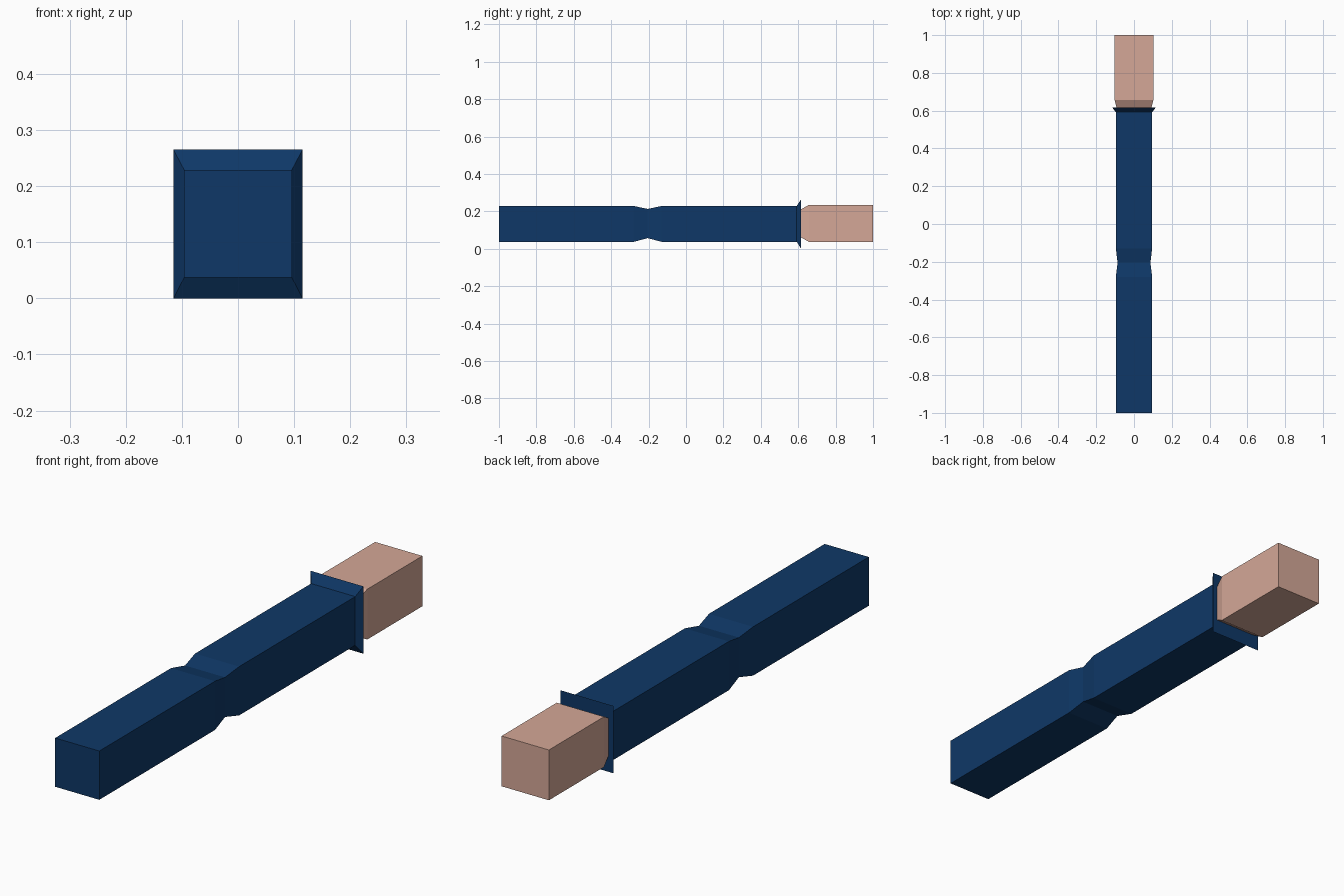
import bpy, bmesh

if "Cube" in bpy.data.objects:
    bpy.data.objects.remove(bpy.data.objects["Cube"])


def material(name, rgb):
    m = bpy.data.materials.new(name)
    m.diffuse_color = (*rgb, 1)
    m.use_nodes = True
    m.node_tree.nodes["Principled BSDF"].inputs["Base Color"].default_value = m.diffuse_color
    return m


navy = material("navy cloth", (0.0045, 0.039, 0.135))
skin = material("skin", (0.66, 0.39, 0.31))


def loft(name, sections, mat):
    """Closed square tube along y; sections are (y, half width, low z, high z)."""
    bm = bmesh.new()
    rings = [[bm.verts.new(p) for p in ((-w, y, lo), (w, y, lo), (w, y, hi), (-w, y, hi))]
             for y, w, lo, hi in sections]
    for a, b in zip(rings, rings[1:]):
        for i in range(4):
            j = (i + 1) % 4
            bm.faces.new((a[i], a[j], b[j], b[i]))
    bm.faces.new(rings[0])
    bm.faces.new(rings[-1])
    bmesh.ops.recalc_face_normals(bm, faces=bm.faces)
    mesh = bpy.data.meshes.new(name)
    bm.to_mesh(mesh)
    bm.free()
    mesh.materials.append(mat)
    ob = bpy.data.objects.new(name, mesh)
    bpy.context.collection.objects.link(ob)
    return ob


# Sleeve with pinched elbow and flared cuff
loft("sleeve", [
    (-1.0, 0.096, 0.037, 0.229),
    (-0.28, 0.096, 0.037, 0.229),
    (-0.205, 0.087, 0.057, 0.213),
    (-0.13, 0.096, 0.037, 0.229),
    (0.592, 0.096, 0.037, 0.229),
    (0.616, 0.115, 0.0, 0.265),
], navy)

# Blocky hand, tapered at the wrist
loft("hand", [
    (0.605, 0.092, 0.06, 0.21),
    (0.617, 0.093, 0.06, 0.212),
    (0.657, 0.103, 0.037, 0.235),
    (1.0, 0.103, 0.037, 0.235),
], skin)
